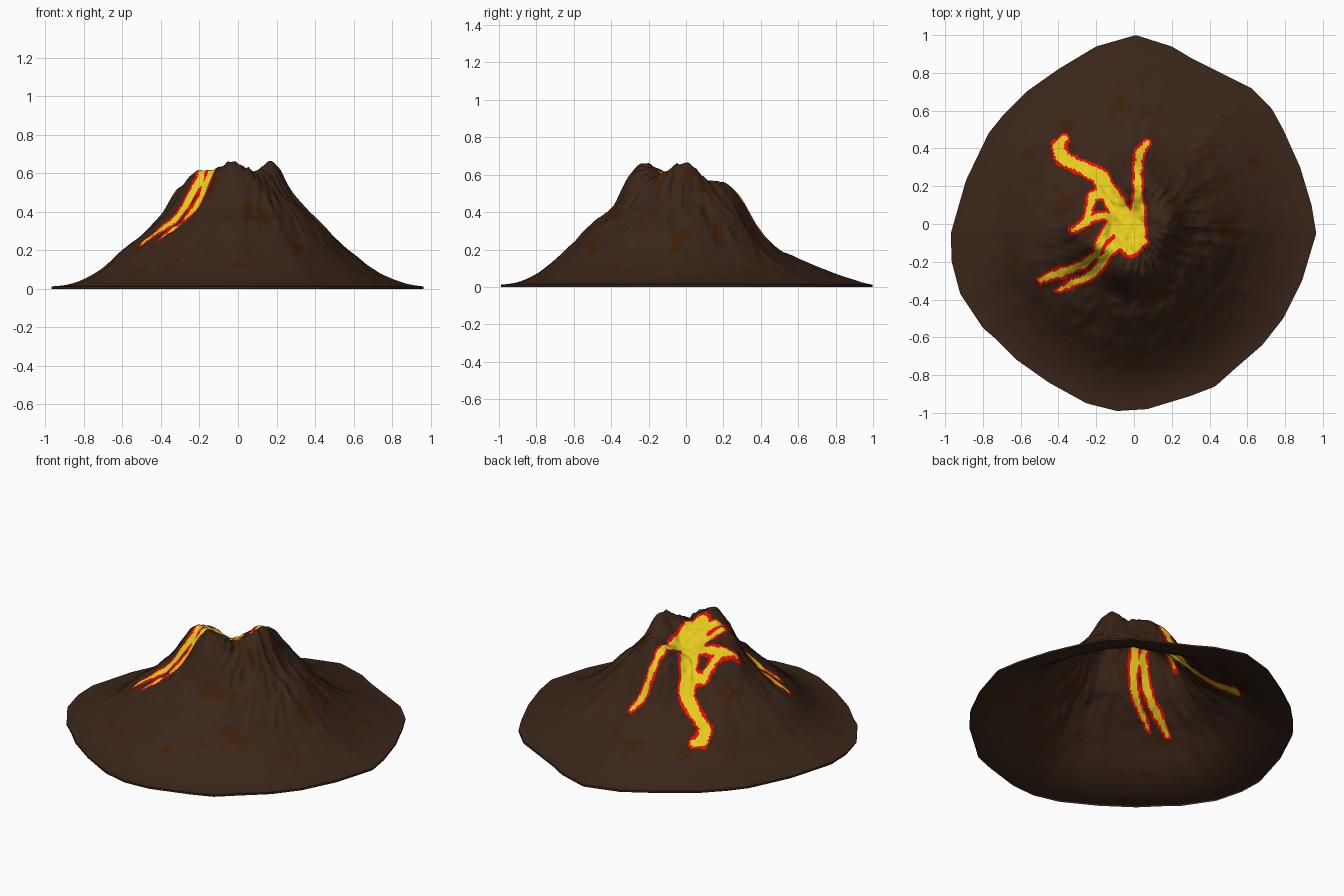
import bpy, bmesh, math
from mathutils import Vector, noise

if "Cube" in bpy.data.objects:
    bpy.data.objects.remove(bpy.data.objects["Cube"])

# Base outline (x, y), counter-clockwise
OUTLINE = [(.965, -.05), (.94, .1), (.88, .3), (.79, .5), (.73, .61), (.62, .72), (.3, .88), (.2, .94),
           (.01, 1), (-.2, .94), (-.4, .82), (-.57, .7), (-.69, .58), (-.77, .48), (-.89, .23),
           (-.97, -.05), (-.965, -.2), (-.92, -.37), (-.8, -.55), (-.73, -.61), (-.62, -.72),
           (-.45, -.84), (-.25, -.95), (-.09, -.99), (.07, -.98), (.3, -.91), (.43, -.86),
           (.53, -.77), (.68, -.64), (.79, -.5), (.89, -.3)]

# Heights along eight compass directions, east first, counter-clockwise
RADII = [0, .1, .2, .3, .4, .5, .6, .75, .88, 1]
PROFILES = [
    [.54, .58, .625, .48, .385, .295, .19, .09, .035, .012],
    [.54, .56, .56, .47, .36, .25, .17, .09, .04, .012],
    [.54, .52, .545, .465, .30, .20, .15, .09, .045, .012],
    [.54, .51, .46, .38, .295, .24, .20, .095, .04, .012],
    [.54, .54, .57, .51, .385, .285, .21, .09, .03, .012],
    [.54, .58, .60, .50, .395, .31, .235, .11, .04, .012],
    [.54, .59, .63, .59, .415, .34, .24, .11, .035, .012],
    [.54, .60, .60, .50, .405, .32, .22, .11, .04, .012]]

# Rim peaks and notches: x, y, height, spread
BUMPS = [(.155, -.02, .035, .055), (-.07, -.22, .035, .05), (-.235, -.12, .055, .045),
         (.08, -.14, -.025, .035), (-.33, -.03, .03, .035), (.11, .23, .03, .05), (-.02, .03, -.02, .06),
         (-.31, -.27, -.03, .045)]

# Lava streams: x, y, half width
LAVA = [
    [(-.02, -.1, .075), (0, -.03, .075), (.02, .05, .05), (.02, .15, .033), (.02, .3, .03),
     (.03, .38, .033), (.07, .43, .025)],
    [(-.03, -.05, .09), (-.07, .05, .065), (-.12, .15, .055), (-.19, .26, .05), (-.3, .31, .042),
     (-.38, .35, .045), (-.4, .42, .04), (-.37, .45, .03)],
    [(-.13, .16, .04), (-.22, .15, .032), (-.235, .08, .028), (-.25, .01, .032), (-.33, -.035, .022)],
    [(-.08, .02, .05), (-.15, .045, .03), (-.23, .03, .026)],
    [(-.1, 0, .05), (-.17, -.08, .033), (-.2, -.16, .03), (-.28, -.22, .03), (-.38, -.255, .034),
     (-.49, -.295, .025)],
    [(-.06, -.08, .05), (-.13, -.14, .035), (-.17, -.21, .033), (-.24, -.28, .03),
     (-.33, -.315, .027), (-.41, -.355, .016)],
    [(.0, -.1, .07), (.05, -.09, .03)]]


def edge_radius(a):
    d = Vector((math.cos(a), math.sin(a)))
    for i, p in enumerate(OUTLINE):
        p, q = Vector(p), Vector(OUTLINE[(i + 1) % len(OUTLINE)])
        if p.cross(d) >= -1e-9 and d.cross(q) >= -1e-9 and p.dot(d) > 0:
            return p.cross(q) / d.cross(q - p)
    return .97


def spline(v, t):
    a, b, c, d = v
    return b + .5 * t * (c - a + t * (2 * a - 5 * b + 4 * c - d + t * (3 * (b - c) + d - a)))


def profile_height(row, r):
    i = max(k for k in range(len(RADII) - 1) if RADII[k] <= r)
    v = [row[min(max(i + k, 0), len(row) - 1)] for k in (-1, 0, 1, 2)]
    return spline(v, (r - RADII[i]) / (RADII[i + 1] - RADII[i]))


def lava_depth(x, y):
    best = -1
    for path in LAVA:
        for (ax, ay, aw), (bx, by, bw) in zip(path, path[1:]):
            dx, dy = bx - ax, by - ay
            t = min(1, max(0, ((x - ax) * dx + (y - ay) * dy) / (dx * dx + dy * dy)))
            best = max(best, aw + (bw - aw) * t - math.hypot(x - ax - dx * t, y - ay - dy * t))
    return best


def height(a, t, x, y):
    u = (a / (math.pi / 4)) % 8
    i = int(u)
    z = spline([profile_height(PROFILES[(i + k) % 8], t) for k in (-1, 0, 1, 2)], u - i)
    for bx, by, h, s in BUMPS:
        z += h * math.exp(-((x - bx) ** 2 + (y - by) ** 2) / (2 * s * s))
    # Downhill gullies, fading out in the crater and at the foot
    mask = max(0, min(1, (t - .1) / .15)) * max(0, min(1, (.85 - t) / .4))
    side = .65 + .35 * math.cos(a + .9)
    g = noise.noise((math.cos(a) * 4, math.sin(a) * 4, t * 5))
    g2 = noise.noise((math.cos(a + t) * 8, math.sin(a + t) * 8, t * 7 + 7))
    z += mask * side * (.04 * (.28 - abs(g)) + .022 * (.25 - abs(g2)))
    # Rocky roughness, strongest near the rim
    rough = noise.noise((x * 12, y * 12, 2)) + .6 * noise.noise((x * 28, y * 28, 5))
    z += .018 * rough * max(0, 1 - t / .7)
    return max(z, .012)


def material(name, rgb):
    m = bpy.data.materials.new(name)
    m.diffuse_color = (*rgb, 1)
    m.use_nodes = True
    m.node_tree.nodes["Principled BSDF"].inputs["Base Color"].default_value = m.diffuse_color
    return m


# Volcano shell: polar grid, open underneath
SEG, RINGS = 336, 120
bm = bmesh.new()
centre = bm.verts.new((0, 0, height(0, 0, 0, 0)))
angles = [2 * math.pi * k / SEG for k in range(SEG)]
edges = [edge_radius(a) for a in angles]
rings = []
for j in range(1, RINGS + 1):
    t = (j / RINGS) ** 1.25
    ring = []
    for a, e in zip(angles, edges):
        x, y = math.cos(a) * e * t, math.sin(a) * e * t
        ring.append(bm.verts.new((x, y, height(a, t, x, y))))
    rings.append(ring)
rings.append([bm.verts.new((v.co.x, v.co.y, 0)) for v in rings[-1]])
for k in range(SEG):
    n = (k + 1) % SEG
    bm.faces.new((centre, rings[0][k], rings[0][n]))
    for lo, hi in zip(rings, rings[1:]):
        bm.faces.new((lo[k], hi[k], hi[n], lo[n]))

# Colour the faces: rock, scorched patches, red lava border, yellow lava
for f in bm.faces:
    c = f.calc_center_median()
    r = math.hypot(c.x, c.y)
    d = lava_depth(c.x, c.y) if r < .7 else -1
    d += .009 * noise.noise((c.x * 25, c.y * 25, 0))
    if d > .013:
        f.material_index = 3
    elif d > 0:
        f.material_index = 2
    elif .2 < r < .75 and (noise.noise((c.x * 7 + 3, c.y * 9, 4))
                           + .3 * noise.noise((c.x * 30, c.y * 30, 9))) > .38:
        f.material_index = 1
mesh = bpy.data.meshes.new("volcano")
bm.to_mesh(mesh)
bm.free()
for name, rgb in (("rock", (.043, .019, .010)), ("scorched_rock", (.048, .014, .003)),
                  ("lava_edge", (.85, .003, .001)), ("lava", (.8, .61, .012))):
    mesh.materials.append(material(name, rgb))
volcano = bpy.data.objects.new("volcano", mesh)
bpy.context.collection.objects.link(volcano)
bpy.context.view_layer.objects.active = volcano
volcano.select_set(True)
bpy.ops.object.shade_smooth_by_angle(angle=math.radians(35))
